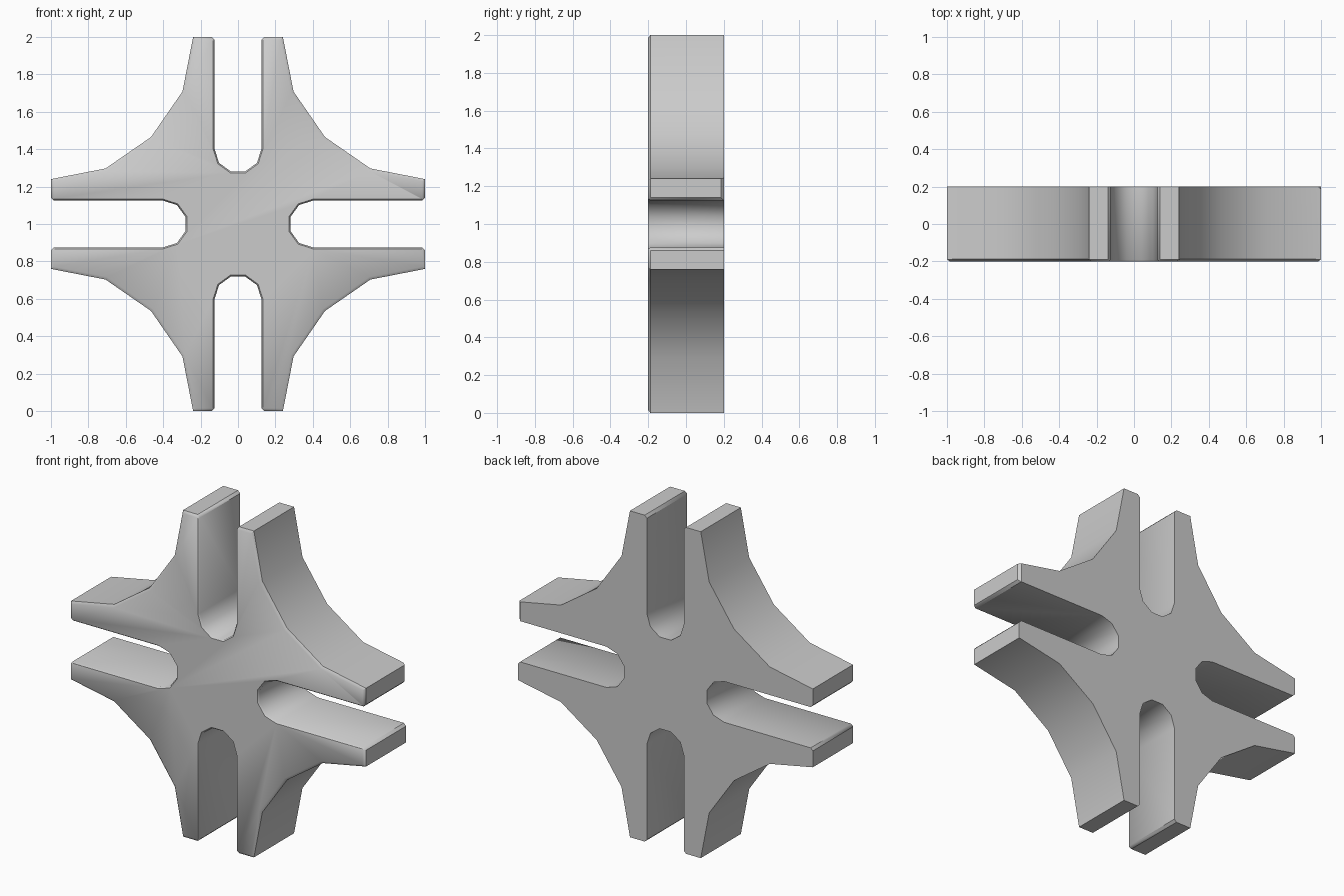
import bpy, bmesh, math

if "Cube" in bpy.data.objects:
    bpy.data.objects.remove(bpy.data.objects["Cube"])

# One quarter of the outline: half slot, arm tip, concave flank, next arm tip, half slot
half = [(0.125, 0.4), (0.125, 0.985), (0.14, 1.0), (0.24, 1.0), (0.297, 0.708)]
for a in (36, 72):
    half.insert(0, (0.125 * math.cos(math.radians(a)), 0.4 - 0.125 * math.sin(math.radians(a))))
quarter = half + [(0.465, 0.465)] + [(z, x) for x, z in reversed(half)]

outline = []
for k in range(4):
    c, s = round(math.cos(k * math.pi / 2)), round(math.sin(k * math.pi / 2))
    # the quarter runs clockwise, so rotate clockwise as well
    outline += [(x * c + z * s, -x * s + z * c) for x, z in quarter]

# Extruded plate
bm = bmesh.new()
front = [bm.verts.new((x, -0.2, z + 1)) for x, z in outline]
back = [bm.verts.new((x, 0.2, z + 1)) for x, z in outline]
n = len(outline)
bm.faces.new(front)
bm.faces.new(back[::-1])
for i in range(n):
    j = (i + 1) % n
    bm.faces.new((front[i], back[i], back[j], front[j]))
bmesh.ops.recalc_face_normals(bm, faces=bm.faces)

# Bevel weights: full chamfer on outer front edges, small one in the slots
w = bm.edges.layers.float.new("bevel_weight_edge")
for e in bm.edges:
    a, b = (v.co for v in e.verts)
    m = (a + b) / 2
    if a.y < 0 and b.y < 0:
        in_slot = min(abs(m.x), abs(m.z - 1)) < 0.135
        e[w] = 0.5 if in_slot else 1.0
    elif a.y > 0 and b.y > 0 and m.x > 0.999 and m.z > 1:
        e[w] = 1.0

mesh = bpy.data.meshes.new("slotted_wheel")
bm.to_mesh(mesh)
bm.free()
wheel = bpy.data.objects.new("slotted_wheel", mesh)
bpy.context.collection.objects.link(wheel)
bpy.context.view_layer.objects.active = wheel
wheel.select_set(True)

bev = wheel.modifiers.new("chamfer", 'BEVEL')
bev.limit_method = 'WEIGHT'
bev.width = 0.02
bev.segments = 1
bpy.ops.object.modifier_apply(modifier=bev.name)
bpy.ops.object.shade_smooth_by_angle(angle=math.radians(40))
